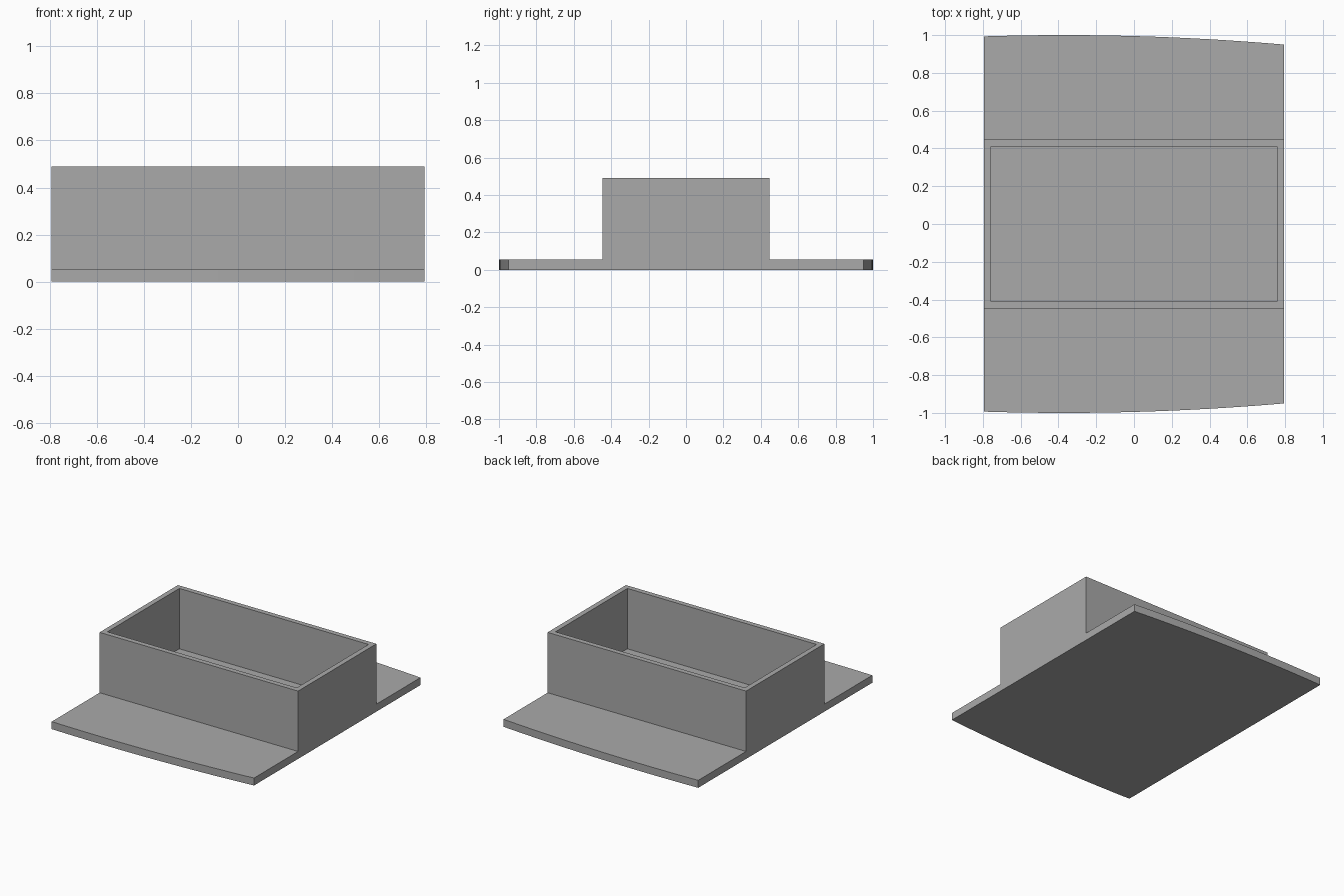
import bpy
import bmesh
from mathutils import Vector

cube = bpy.data.objects.get("Cube")
if cube:
    bpy.data.objects.remove(cube, do_unlink=True)

HALF_X, PLATE_TOP, TOP = 0.793, 0.054, 0.49
BOX_Y, WALL = 0.447, 0.037
ARC_PEAK_X, ARC_RADIUS, STEPS = -0.37, 13.5, 24

grey = bpy.data.materials.new("plain grey")
grey.use_nodes = True
colour = (0.4, 0.4, 0.4, 1)
grey.diffuse_color = colour
grey.node_tree.nodes["Principled BSDF"].inputs["Base Color"].default_value = colour


def prism(name, outline, sweep):
    """Extrude a closed outline along a vector into a solid."""
    bm = bmesh.new()
    face = bm.faces.new([bm.verts.new(p) for p in outline])
    swept = bmesh.ops.extrude_face_region(bm, geom=[face])["geom"]
    moved = [v for v in swept if isinstance(v, bmesh.types.BMVert)]
    bmesh.ops.translate(bm, verts=moved, vec=Vector(sweep))
    bmesh.ops.recalc_face_normals(bm, faces=bm.faces)
    mesh = bpy.data.meshes.new(name)
    bm.to_mesh(mesh)
    bm.free()
    mesh.materials.append(grey)
    obj = bpy.data.objects.new(name, mesh)
    bpy.context.collection.objects.link(obj)
    return obj


def carve(target, cutter, operation):
    """Apply a boolean and remove its cutter."""
    cutter.hide_render = True
    mod = target.modifiers.new(cutter.name, "BOOLEAN")
    mod.operation, mod.solver, mod.object = operation, "EXACT", cutter
    bpy.context.view_layer.objects.active = target
    bpy.ops.object.modifier_apply(modifier=mod.name)
    bpy.data.objects.remove(cutter, do_unlink=True)


# Flanged tray: stepped cross-section swept along x
half = [(1.2, 0), (1.2, PLATE_TOP), (BOX_Y, PLATE_TOP), (BOX_Y, TOP)]
section = half + [(-y, z) for y, z in reversed(half)]
tray = prism("flanged_tray", [(-1, y, z) for y, z in section], (2, 0, 0))

# Trim to the footprint with bowed front and back edges
xs = [-HALF_X + 2 * HALF_X * i / STEPS for i in range(STEPS + 1)]
bow = [(x, 1 - (x - ARC_PEAK_X) ** 2 / (2 * ARC_RADIUS)) for x in xs]
plan = bow + [(x, -y) for x, y in reversed(bow)]
carve(tray, prism("footprint", [(x, y, -1) for x, y in plan], (0, 0, 2)), "INTERSECT")

# Hollow out the open box
cx, cy = HALF_X - WALL, BOX_Y - WALL
corners = [(-cx, -cy), (cx, -cy), (cx, cy), (-cx, cy)]
carve(tray, prism("cavity", [(x, y, PLATE_TOP) for x, y in corners], (0, 0, 1)), "DIFFERENCE")

# Smooth only the gently bowed edges
bpy.ops.object.select_all(action="DESELECT")
tray.select_set(True)
bpy.context.view_layer.objects.active = tray
bpy.ops.object.shade_smooth_by_angle(angle=0.35)
